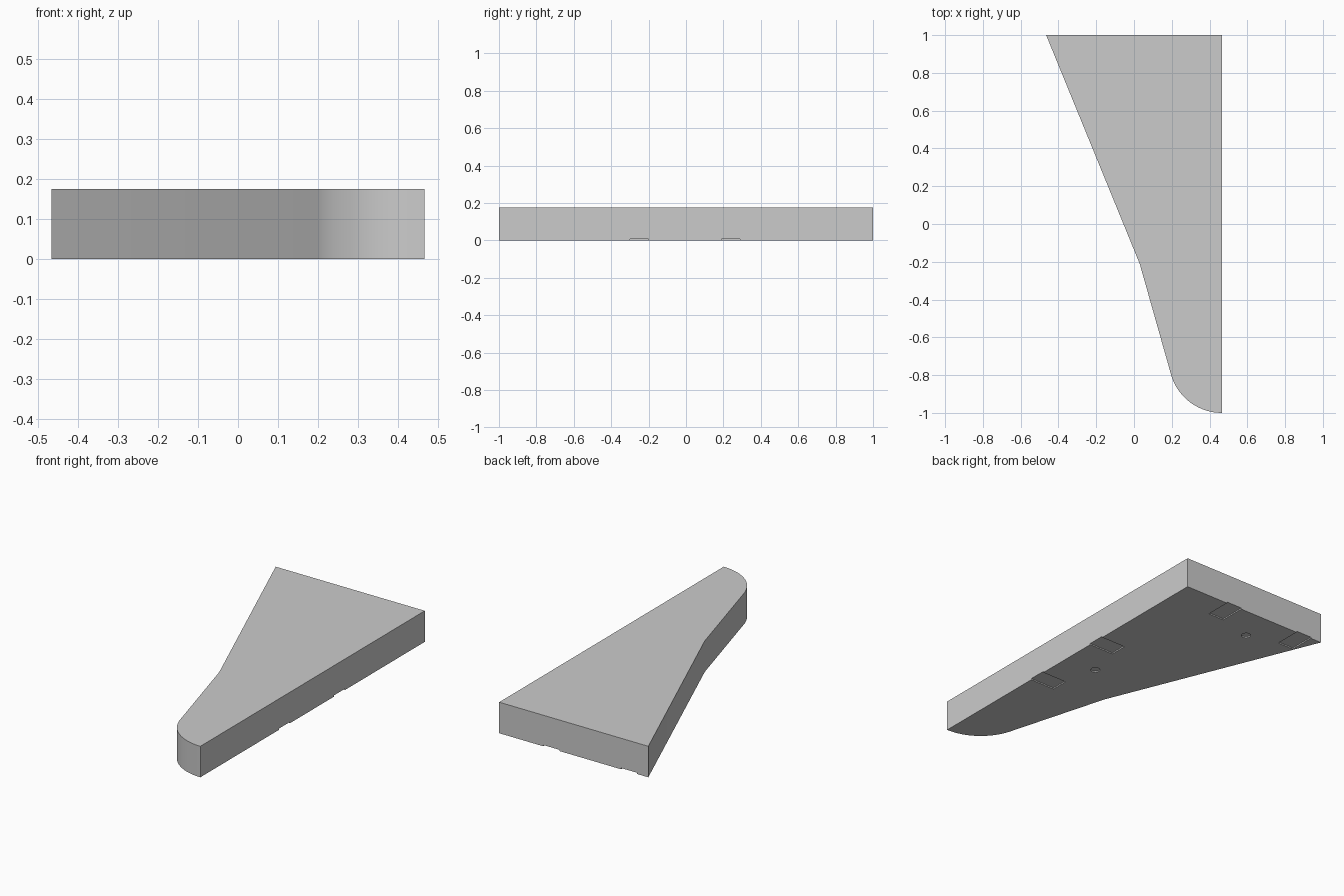
import bpy
import bmesh
from math import cos, sin, radians
from mathutils import Matrix

HEIGHT = 0.175
DEPTH = 0.007      # depth of the shallow cuts underneath

cube = bpy.data.objects.get("Cube")
if cube:
    bpy.data.objects.remove(cube, do_unlink=True)

grey = bpy.data.materials.new("light_grey")
grey.use_nodes = True
colour = (0.6, 0.6, 0.6, 1)
grey.diffuse_color = colour
grey.node_tree.nodes["Principled BSDF"].inputs["Base Color"].default_value = colour


def finish(bm, name):
    bmesh.ops.recalc_face_normals(bm, faces=bm.faces)
    mesh = bpy.data.meshes.new(name)
    bm.to_mesh(mesh)
    bm.free()
    mesh.materials.append(grey)
    obj = bpy.data.objects.new(name, mesh)
    bpy.context.collection.objects.link(obj)
    return obj


# Tapered slab: straight side, slanted side with a bend, rounded nose
outline = [(0.465, 1), (-0.465, 1), (0.03, -0.21)]
radius, steps = 0.28, 16
for i in range(steps + 1):
    a = radians(198 + 72 * i / steps)
    outline.append((0.465 + radius * cos(a), -0.72 + radius * sin(a)))

bm = bmesh.new()
base = bm.faces.new([bm.verts.new((x, y, 0)) for x, y in outline])
top = bmesh.ops.extrude_face_region(bm, geom=[base])
bmesh.ops.translate(bm, vec=(0, 0, HEIGHT),
                    verts=[v for v in top["geom"] if isinstance(v, bmesh.types.BMVert)])
slab = finish(bm, "tapered_slab")

# Shallow cuts underneath: slots open to the straight side and the back, and peg holes
bm = bmesh.new()


def slot(x0, x1, y0, y1):
    place = Matrix.Translation(((x0 + x1) / 2, (y0 + y1) / 2, 0))
    size = Matrix.Diagonal((x1 - x0, y1 - y0, 2 * DEPTH, 1))
    bmesh.ops.create_cube(bm, size=1, matrix=place @ size)


for y in (-0.3, 0.19):
    slot(0.31, 0.5, y, y + 0.1)
for x in (-0.395, 0.09):
    slot(x, x + 0.1, 0.85, 1.05)
for x, y in ((0.27, 0), (-0.11, 0.8)):
    bmesh.ops.create_cone(bm, cap_ends=True, segments=16, radius1=0.025, radius2=0.025,
                          depth=2 * DEPTH, matrix=Matrix.Translation((x, y, 0)))
cutter = finish(bm, "underside_cutter")
cutter.hide_render = True

cut = slab.modifiers.new("underside_cuts", "BOOLEAN")
cut.operation = "DIFFERENCE"
cut.solver = "EXACT"
cut.object = cutter

bpy.ops.object.select_all(action="DESELECT")
bpy.context.view_layer.objects.active = slab
slab.select_set(True)
bpy.ops.object.modifier_apply(modifier=cut.name)
bpy.data.objects.remove(cutter, do_unlink=True)
bpy.ops.object.shade_smooth_by_angle(angle=radians(30))
